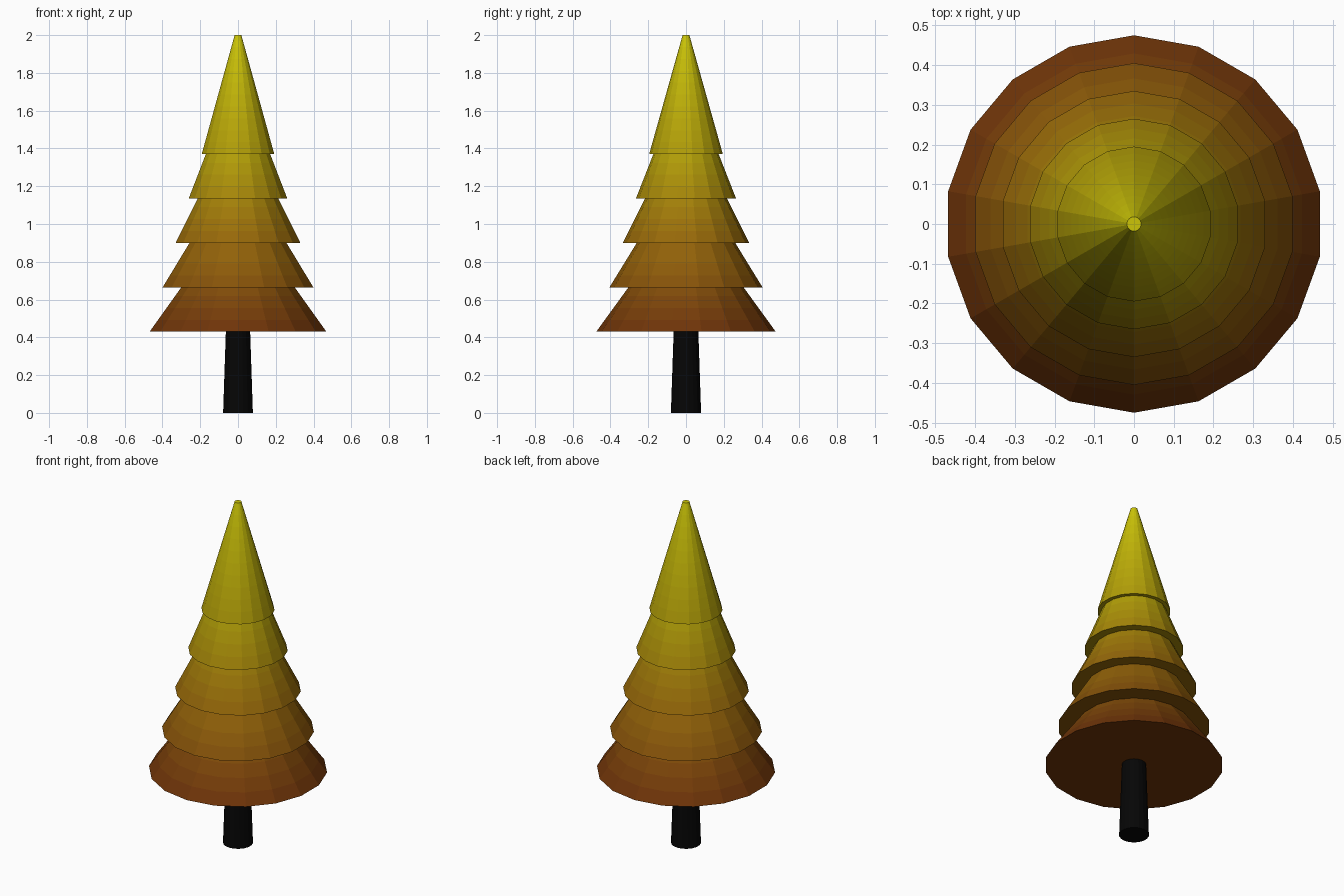
import bpy, bmesh, math

if "Cube" in bpy.data.objects:
    bpy.data.objects.remove(bpy.data.objects["Cube"])

SIDES = 18
BASE_Z, TOP_Z = 0.43, 2.0
# foliage colour stops (height, display colour), brown at the base to yellow at the tip
STOPS = [(0.43, (108, 52, 17)), (0.90, (148, 102, 17)),
         (1.37, (176, 156, 16)), (2.0, (204, 198, 16))]


def material(name, rgb):
    mat = bpy.data.materials.get(name) or bpy.data.materials.new(name)
    mat.diffuse_color = (*[(c / 255) ** 2.2 for c in rgb], 1)
    mat.use_nodes = True
    mat.node_tree.nodes["Principled BSDF"].inputs["Base Color"].default_value = mat.diffuse_color
    return mat


def foliage_material(z):
    step = max(0, min(23, int((z - BASE_Z) / (TOP_Z - BASE_Z) * 24)))
    zc = BASE_Z + (step + 0.5) * (TOP_Z - BASE_Z) / 24
    for (z0, c0), (z1, c1) in zip(STOPS, STOPS[1:]):
        if zc <= z1:
            t = (zc - z0) / (z1 - z0)
            return material(f"foliage_{step:02d}", [a + (b - a) * t for a, b in zip(c0, c1)])


def frustum(name, r0, r1, z0, z1, bands, get_mat):
    """Closed tapered cylinder, split into colour bands by height."""
    bm = bmesh.new()
    mesh = bpy.data.meshes.new(name)
    rings = []
    for i in range(bands + 1):
        t = i / bands
        r, z = r0 + (r1 - r0) * t, z0 + (z1 - z0) * t
        rings.append([bm.verts.new((-r * math.sin(a), r * math.cos(a), z))
                      for a in (k * math.tau / SIDES for k in range(SIDES))])
    for i in range(bands):
        mat = get_mat(z0 + (z1 - z0) * (i + 0.5) / bands)
        if mat.name not in mesh.materials:
            mesh.materials.append(mat)
        idx = mesh.materials.find(mat.name)
        for k in range(SIDES):
            n = (k + 1) % SIDES
            bm.faces.new((rings[i][k], rings[i][n], rings[i + 1][n], rings[i + 1][k])).material_index = idx
    bm.faces.new(rings[0][::-1])
    bm.faces.new(rings[-1]).material_index = len(mesh.materials) - 1
    bm.to_mesh(mesh)
    bm.free()
    obj = bpy.data.objects.new(name, mesh)
    bpy.context.collection.objects.link(obj)
    return obj


# Trunk
frustum("trunk", 0.08, 0.064, 0, 0.47, 1, lambda z: material("trunk_black", (14, 14, 14)))

# Five stacked branch tiers, each the same height with a shrinking skirt
for i in range(5):
    z = BASE_Z + 0.235 * i
    frustum(f"branch_tier_{i + 1}", 0.475 - 0.07 * i, 0.018, z, z + 0.63, 10, foliage_material)
